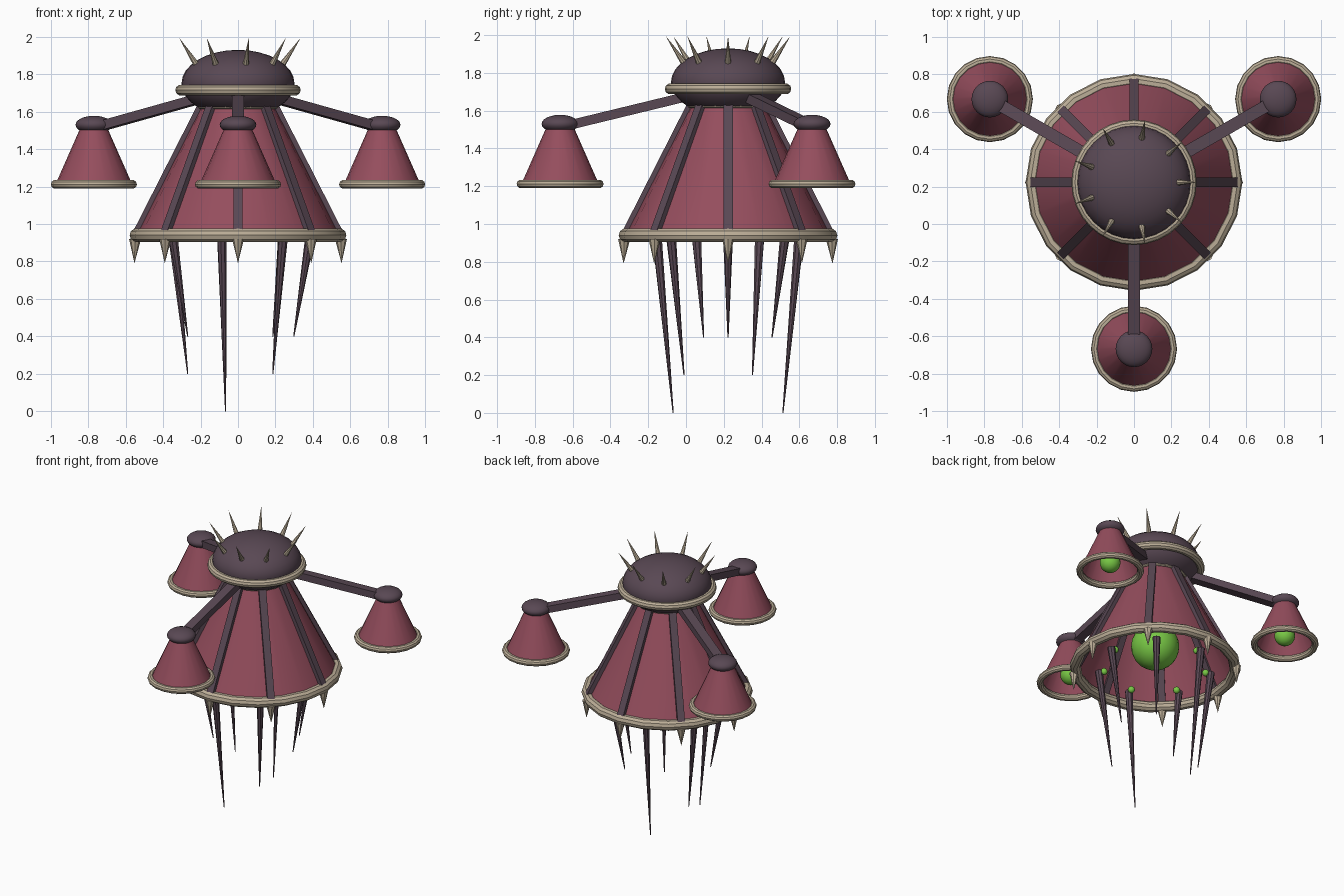
import bpy, bmesh
from math import cos, sin, pi, radians
from mathutils import Matrix, Vector

if "Cube" in bpy.data.objects:
    bpy.data.objects.remove(bpy.data.objects["Cube"], do_unlink=True)

AXIS = Vector((0, 0.2225, 0))  # centre line of the main shade


def material(name, rgb):
    mat = bpy.data.materials.new(name)
    mat.use_nodes = True
    mat.diffuse_color = (*rgb, 1)
    mat.node_tree.nodes["Principled BSDF"].inputs["Base Color"].default_value = (*rgb, 1)
    return mat


ROSE = material("rose shade", (0.30, 0.075, 0.11))
PLUM = material("dark plum", (0.10, 0.065, 0.088))
BONE = material("pale bone", (0.50, 0.42, 0.31))
GREEN = material("glowing green", (0.19, 0.58, 0.06))


def polar(angle, r, z, centre=AXIS):
    return centre + Vector((r * cos(angle), r * sin(angle), z))


def turn(count, start=0.0):
    return [start + 2 * pi * i / count for i in range(count)]


def finish(name, bm, mat, smooth=True):
    mesh = bpy.data.meshes.new(name)
    bm.to_mesh(mesh)
    bm.free()
    mesh.materials.append(mat)
    obj = bpy.data.objects.new(name, mesh)
    bpy.context.collection.objects.link(obj)
    if smooth:
        bpy.ops.object.select_all(action="DESELECT")
        obj.select_set(True)
        bpy.context.view_layer.objects.active = obj
        bpy.ops.object.shade_smooth_by_angle(angle=radians(35))
    return obj


def frame(a, b):
    """Matrix at the middle of a-b with local z along it and local x level."""
    d = (b - a).normalized()
    side = d.cross(Vector((0, 0, 1)))
    side = side.normalized() if side.length > 1e-4 else Vector((1, 0, 0))
    rot = Matrix((side, d.cross(side), d)).transposed().to_4x4()
    return Matrix.Translation((a + b) / 2) @ rot


def cone(name, a, b, r1, r2, mat, sides, caps=True):
    bm = bmesh.new()
    bmesh.ops.create_cone(bm, cap_ends=caps, segments=sides, radius1=r1, radius2=r2,
                          depth=(b - a).length, matrix=frame(a, b))
    return finish(name, bm, mat)


def beam(name, a, b, width, thick, mat):
    bm = bmesh.new()
    size = Matrix.Diagonal((width, thick, (b - a).length, 1))
    bmesh.ops.create_cube(bm, size=1, matrix=frame(a, b) @ size)
    return finish(name, bm, mat, False)


def ball(name, centre, r, height, mat, sides=24):
    bm = bmesh.new()
    shape = Matrix.Translation(centre) @ Matrix.Diagonal((r, r, height, 1))
    bmesh.ops.create_uvsphere(bm, u_segments=sides, v_segments=sides // 2, radius=1, matrix=shape)
    return finish(name, bm, mat)


def ring(name, centre, major, minor, mat, sides, tube=10):
    bm = bmesh.new()
    loops = [[bm.verts.new(polar(u, major + minor * cos(v), minor * sin(v), centre))
              for v in turn(tube)] for u in turn(sides)]
    for i in range(sides):
        p, q = loops[i], loops[(i + 1) % sides]
        for j in range(tube):
            k = (j + 1) % tube
            bm.faces.new((p[j], q[j], q[k], p[k]))
    return finish(name, bm, mat)


def at(z):
    return AXIS + Vector((0, 0, z))


# Main shade with rims and inner light
cone("main_shade", at(0.94), at(1.64), 0.545, 0.19, ROSE, 20, False)
ring("main_rim", at(0.94), 0.542, 0.037, BONE, 20)
ring("neck_ring", at(1.63), 0.203, 0.016, BONE, 20)
ball("main_light", at(1.10), 0.163, 0.163, GREEN)

# Ribs and hanging teeth
for a in turn(8):
    beam("shade_rib", polar(a, 0.538, 0.96), polar(a, 0.20, 1.625), 0.05, 0.04, PLUM)
    cone("rim_tooth", polar(a, 0.55, 0.92), polar(a, 0.553, 0.79), 0.032, 0, BONE, 8)

# Domed cap with ring and spikes
ball("cap_dome", at(1.75), 0.302, 0.18, PLUM, 32)
ring("cap_ring", at(1.715), 0.306, 0.029, BONE, 32)
for a in turn(9):
    cone("cap_spike", polar(a, 0.232, 1.845), polar(a, 0.335, 1.995), 0.018, 0, BONE, 8)

# Tentacles with small lights beside their roots
TIP_HEIGHTS = (0.2, 0.4, 0.0)
for i, a in enumerate(turn(7)):
    tip = 0.4 if i == 0 else TIP_HEIGHTS[i % 3]
    cone("tentacle", polar(a, 0.388, 0.95), polar(a, 0.298, tip), 0.027, 0.003, PLUM, 8)
    ball("tentacle_light", polar(a, 0.352, 0.945), 0.024, 0.024, GREEN, 12)

# Three small lamps on sloping arms
for a in turn(3, -pi / 2):
    beam("lamp_arm", polar(a, 0.25, 1.667), polar(a, 0.835, 1.525), 0.066, 0.05, PLUM)
    foot = polar(a, 0.889, 1.212)
    up = Vector((0, 0, 1))
    cone("lamp_shade", foot, foot + up * 0.29, 0.205, 0.077, ROSE, 20, False)
    ring("lamp_rim", foot, 0.207, 0.023, BONE, 20)
    ball("lamp_cap", foot + up * 0.318, 0.098, 0.048, PLUM)
    ball("lamp_light", foot + up * 0.06, 0.07, 0.07, GREEN)
